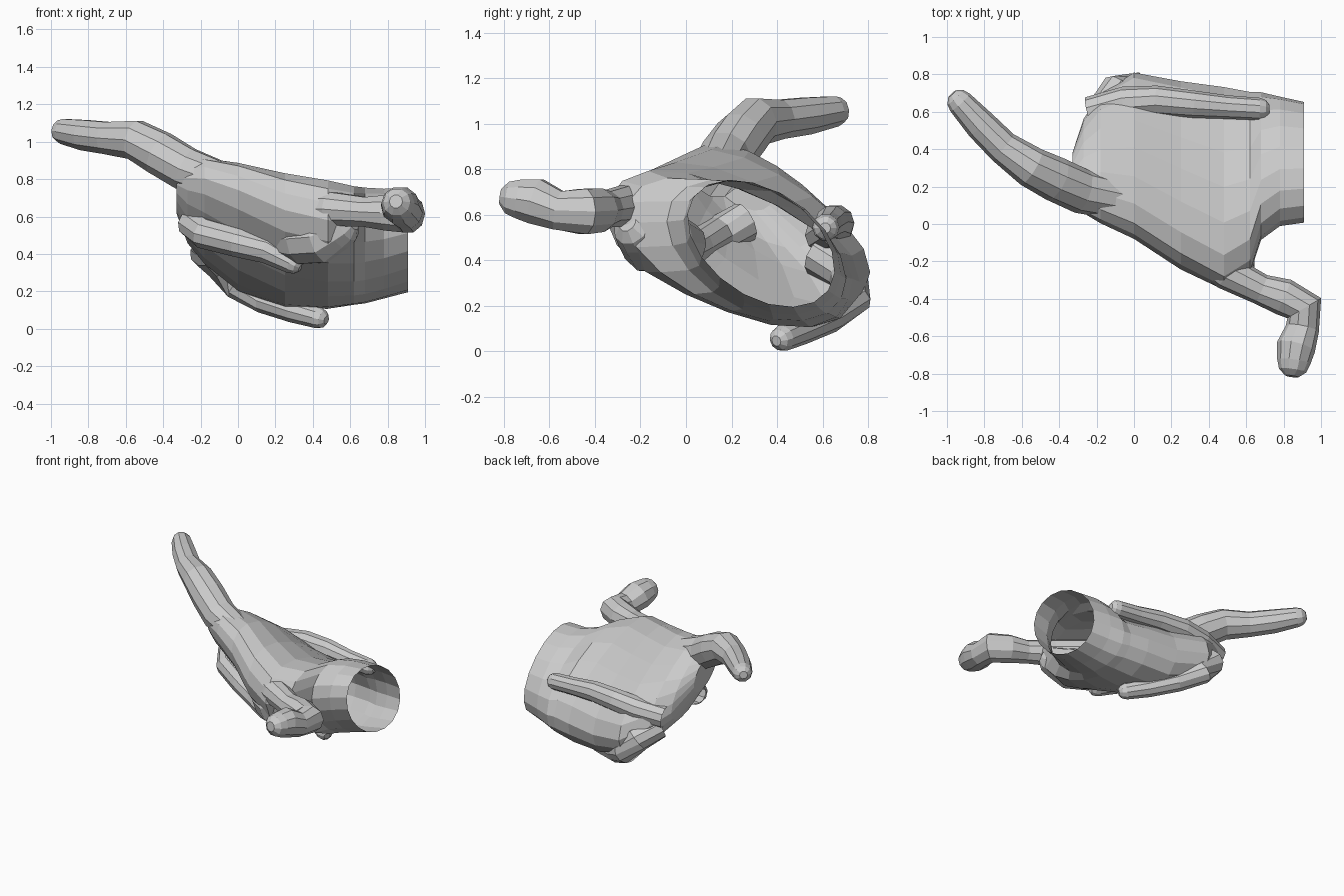
import bpy, bmesh, math
from mathutils import Vector


def loft(name, rings, cap_start=True, cap_end=True):
    """Skin a list of equal-length point rings into a flat shaded mesh."""
    bm = bmesh.new()
    vr = [[bm.verts.new(p) for p in ring] for ring in rings]
    n = len(vr[0])
    for a, b in zip(vr, vr[1:]):
        for i in range(n):
            j = (i + 1) % n
            bm.faces.new((a[i], a[j], b[j], b[i]))
    if cap_start:
        bm.faces.new(vr[0][::-1])
    if cap_end:
        bm.faces.new(vr[-1])
    bmesh.ops.recalc_face_normals(bm, faces=bm.faces)
    me = bpy.data.meshes.new(name)
    bm.to_mesh(me)
    bm.free()
    ob = bpy.data.objects.new(name, me)
    bpy.context.collection.objects.link(ob)
    return ob


def section(x, cy, cz, a, b, tilt, power=2.0, n=18):
    """Tilted superellipse in the y-z plane at a given x."""
    t = math.radians(tilt)
    ring = []
    for i in range(n):
        c, s = math.cos(2 * math.pi * i / n), math.sin(2 * math.pi * i / n)
        k = (abs(c) ** power + abs(s) ** power) ** (-1 / power)
        u, v = a * c * k, b * s * k
        ring.append((x, cy + u * math.cos(t) - v * math.sin(t),
                     cz + u * math.sin(t) + v * math.cos(t)))
    return ring


def finger(name, path, n=10):
    """Tapered tube along (x, y, z, radius) points with a rounded tip."""
    pts = [Vector(p[:3]) for p in path]
    rad = [p[3] for p in path]
    d = (pts[-1] - pts[-2]).normalized()
    tip, r = pts[-1], rad[-1]
    for ahead, shrink in ((0.55, 0.82), (0.9, 0.4)):
        pts.append(tip + d * r * ahead)
        rad.append(r * shrink)
    rings = []
    for i, p in enumerate(pts):
        d = (pts[min(i + 1, len(pts) - 1)] - pts[max(i - 1, 0)]).normalized()
        side = d.cross(Vector((0, 0, 1))).normalized()
        up = side.cross(d)
        rings.append([p + rad[i] * (side * math.cos(k * 2 * math.pi / n)
                                    + up * math.sin(k * 2 * math.pi / n))
                      for k in range(n)])
    return loft(name, rings, cap_start=False)


# Palm, back of hand and open wrist: tilted sections from wrist to knuckles
loft("palm_and_wrist", [section(*s) for s in (
    (0.91, 0.33, 0.475, 0.36, 0.23, -35),
    (0.78, 0.335, 0.455, 0.38, 0.25, -33),
    (0.68, 0.31, 0.445, 0.43, 0.26, -30),
    (0.62, 0.22, 0.445, 0.52, 0.255, -24, 2.1),
    (0.48, 0.19, 0.45, 0.57, 0.26, -23, 2.4),
    (0.25, 0.26, 0.47, 0.54, 0.26, -28, 2.4),
    (0.00, 0.365, 0.545, 0.50, 0.22, -33, 2.3),
    (-0.18, 0.35, 0.63, 0.40, 0.18, -36, 2.2),
    (-0.27, 0.31, 0.67, 0.30, 0.14, -38),
    (-0.33, 0.24, 0.74, 0.16, 0.09, -38))], cap_start=False)

# Fleshy pad under the thumb
finger("thumb_pad", [
    (0.22, 0.02, 0.47, 0.09), (0.34, -0.08, 0.48, 0.14),
    (0.46, -0.16, 0.49, 0.145), (0.54, -0.21, 0.53, 0.11)])

# Outstretched index finger
finger("index_finger", [
    (-0.08, 0.13, 0.78, 0.11), (-0.28, 0.175, 0.855, 0.12),
    (-0.42, 0.24, 0.94, 0.12), (-0.55, 0.305, 1.01, 0.11),
    (-0.70, 0.41, 1.02, 0.09), (-0.82, 0.53, 1.035, 0.085),
    (-0.93, 0.65, 1.055, 0.07)])

# Thumb with its bent end joint
finger("thumb", [
    (0.30, -0.10, 0.64, 0.10), (0.50, -0.26, 0.64, 0.095),
    (0.68, -0.35, 0.625, 0.083), (0.80, -0.39, 0.62, 0.10),
    (0.91, -0.45, 0.615, 0.105), (0.90, -0.56, 0.62, 0.09),
    (0.865, -0.66, 0.66, 0.105), (0.855, -0.735, 0.67, 0.09)])

# Three curled fingers
finger("middle_finger", [
    (-0.24, 0.26, 0.57, 0.09), (-0.18, 0.14, 0.51, 0.085),
    (0.00, 0.05, 0.46, 0.08), (0.16, -0.02, 0.42, 0.075),
    (0.29, -0.06, 0.35, 0.058)])
finger("ring_finger", [
    (-0.18, 0.58, 0.42, 0.09), (-0.09, 0.71, 0.35, 0.095),
    (0.00, 0.735, 0.23, 0.08), (0.14, 0.63, 0.15, 0.07),
    (0.30, 0.51, 0.095, 0.065), (0.43, 0.425, 0.058, 0.058)])
finger("little_finger", [
    (-0.24, 0.60, 0.51, 0.08), (-0.05, 0.65, 0.54, 0.085),
    (0.12, 0.66, 0.565, 0.08), (0.32, 0.64, 0.57, 0.073),
    (0.50, 0.625, 0.555, 0.063), (0.67, 0.615, 0.545, 0.06)])
